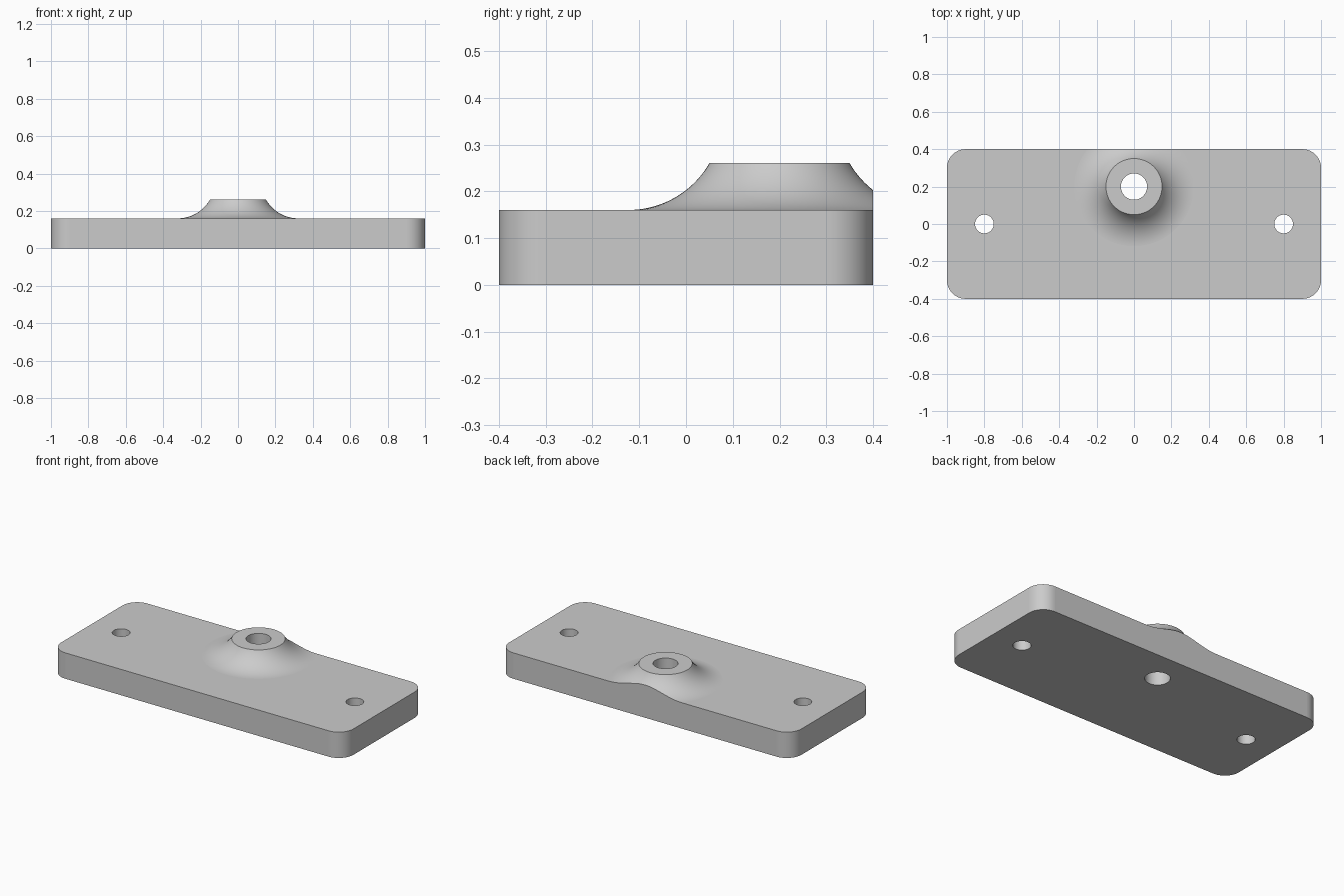
import bpy
import bmesh
import math
from mathutils import Matrix

cube = bpy.data.objects.get("Cube")
if cube:
    bpy.data.objects.remove(cube, do_unlink=True)

LENGTH, WIDTH, THICK, CORNER = 2.0, 0.8, 0.16, 0.1
BOSS_Y, BOSS_TOP, BOSS_R, FILLET = 0.2, 0.26, 0.15, 0.2

grey = bpy.data.materials.new("light grey")
grey.use_nodes = True
grey.diffuse_color = (0.6, 0.6, 0.6, 1)
grey.node_tree.nodes["Principled BSDF"].inputs["Base Color"].default_value = (0.6, 0.6, 0.6, 1)


def make_object(name, bm):
    bmesh.ops.recalc_face_normals(bm, faces=bm.faces)
    mesh = bpy.data.meshes.new(name)
    bm.to_mesh(mesh)
    bm.free()
    mesh.materials.append(grey)
    obj = bpy.data.objects.new(name, mesh)
    bpy.context.collection.objects.link(obj)
    return obj


def prism(name, outline, z0, z1):
    bm = bmesh.new()
    face = bm.faces.new([bm.verts.new((x, y, z0)) for x, y in outline])
    grown = bmesh.ops.extrude_face_region(bm, geom=[face])["geom"]
    top = [v for v in grown if isinstance(v, bmesh.types.BMVert)]
    bmesh.ops.translate(bm, verts=top, vec=(0, 0, z1 - z0))
    return make_object(name, bm)


def arc(cx, cy, r, start, end, steps):
    angles = [math.radians(start + (end - start) * i / steps) for i in range(steps + 1)]
    return [(cx + r * math.cos(a), cy + r * math.sin(a)) for a in angles]


def hole(name, x, y, r):
    return prism(name, arc(x, y, r, 0, 360, 64)[:-1], -0.1, 0.5)


def combine(target, other, operation):
    mod = target.modifiers.new(operation.title(), 'BOOLEAN')
    mod.operation, mod.object, mod.solver = operation, other, 'EXACT'
    bpy.ops.object.select_all(action='DESELECT')
    bpy.context.view_layer.objects.active = target
    target.select_set(True)
    bpy.ops.object.modifier_apply(modifier=mod.name)
    bpy.data.objects.remove(other, do_unlink=True)


# Oversized slab, trimmed to the rounded outline later
plate = prism("mounting_plate", [(-1.2, -0.6), (1.2, -0.6), (1.2, 0.6), (-1.2, 0.6)], 0, THICK)

# Boss with a concave flare that runs tangent into the plate
centre_z = THICK + FILLET
centre_r = BOSS_R + math.sqrt(FILLET**2 - (centre_z - BOSS_TOP)**2)
start = math.degrees(math.atan2(BOSS_TOP - centre_z, BOSS_R - centre_r)) % 360
profile = arc(centre_r, centre_z, FILLET, start, 270, 20)
profile[-1] = (centre_r, THICK - 0.0002)
profile = [(0, BOSS_TOP)] + profile + [(centre_r, THICK / 2), (0, THICK / 2)]
bm = bmesh.new()
verts = [bm.verts.new((r, 0, z)) for r, z in profile]
edges = [bm.edges.new(pair) for pair in zip(verts, verts[1:])]
bmesh.ops.spin(bm, geom=verts + edges, cent=(0, 0, 0), axis=(0, 0, 1),
               angle=math.tau, steps=96, use_merge=False)
bmesh.ops.remove_doubles(bm, verts=bm.verts, dist=0.00001)
bmesh.ops.transform(bm, matrix=Matrix.Translation((0, BOSS_Y, 0)), verts=bm.verts)
combine(plate, make_object("boss", bm), 'UNION')

# Rounded outline trims both the slab and the back of the flare
outline = []
for sx, sy, angle in ((1, 1, 0), (-1, 1, 90), (-1, -1, 180), (1, -1, 270)):
    outline += arc(sx * (LENGTH / 2 - CORNER), sy * (WIDTH / 2 - CORNER), CORNER,
                   angle, angle + 90, 16)
combine(plate, prism("outline", outline, -0.1, 0.5), 'INTERSECT')

# Through holes
combine(plate, hole("boss_hole", 0, BOSS_Y, 0.07), 'DIFFERENCE')
for side in (-1, 1):
    combine(plate, hole("screw_hole", side * 0.8, 0, 0.05), 'DIFFERENCE')

# Smooth the curved walls, keep the planar faces flat
bpy.ops.object.shade_smooth_by_angle(angle=math.radians(30))
for poly in plate.data.polygons:
    if max(abs(c) for c in poly.normal) > 0.9999:
        poly.use_smooth = False
